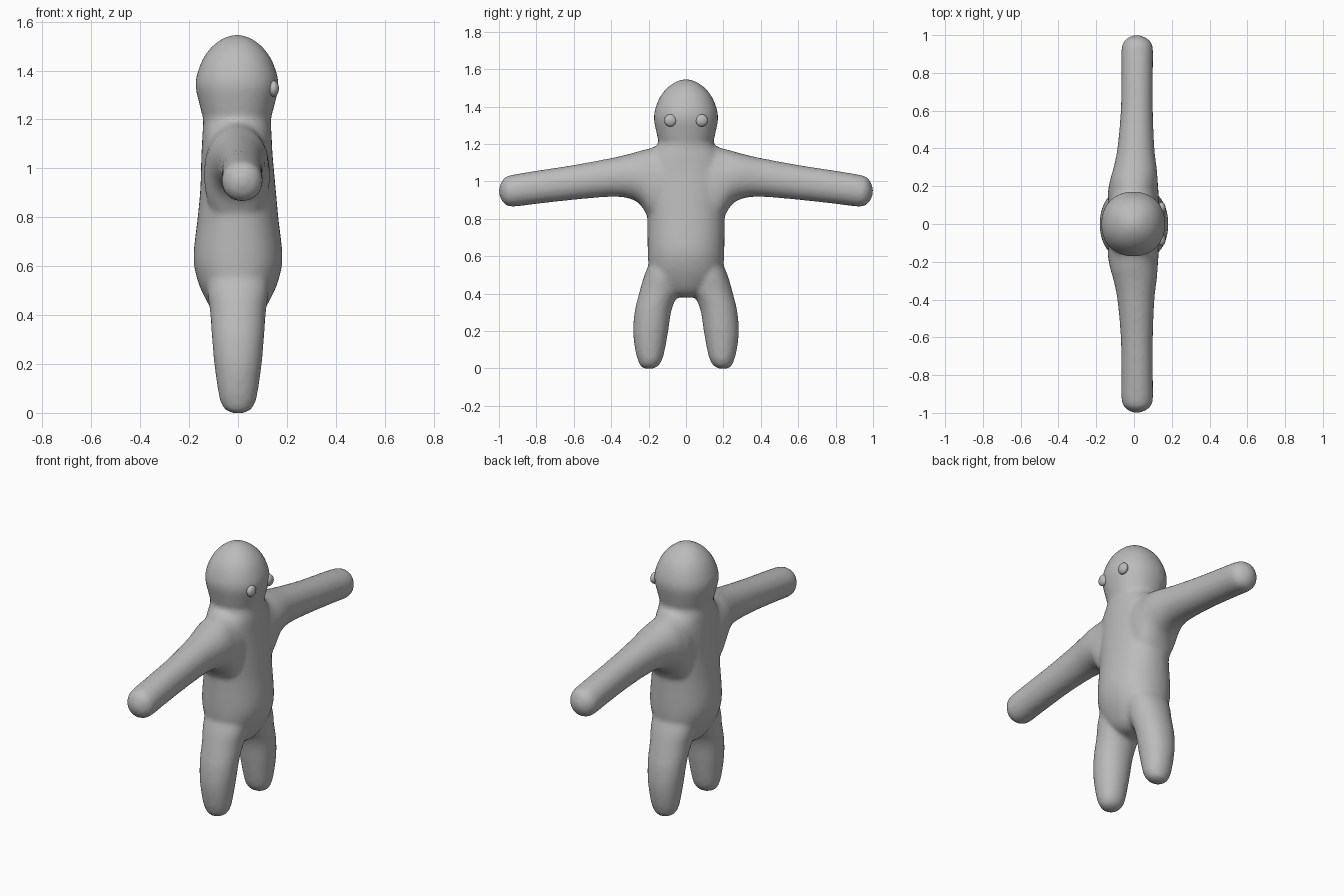
import bpy, bmesh, math
from mathutils import Vector

if "Cube" in bpy.data.objects:
    bpy.data.objects.remove(bpy.data.objects["Cube"])

grey = bpy.data.materials.new("plain grey")
grey.diffuse_color = (0.5, 0.5, 0.5, 1)
grey.use_nodes = True
grey.node_tree.nodes["Principled BSDF"].inputs["Base Color"].default_value = grey.diffuse_color


def spline(rows, steps=5):
    """Catmull-Rom interpolation through rows of numbers."""
    out = []
    for i in range(len(rows) - 1):
        a, b = rows[max(i - 1, 0)], rows[i]
        c, d = rows[i + 1], rows[min(i + 2, len(rows) - 1)]
        for s in range(steps):
            t = s / steps
            out.append([0.5 * (2 * q + (r - p) * t + (2 * p - 5 * q + 4 * r - u) * t * t
                               + (3 * q - p - 3 * r + u) * t ** 3)
                        for p, q, r, u in zip(a, b, c, d)])
    return out + [list(rows[-1])]


def loft(bm, rows, place, power=2.0, n=40):
    """Closed tube of oval rings: each row is position, a min, a max, b min, b max."""
    rings = []
    for t, a0, a1, b0, b1 in spline(rows):
        ring = []
        for k in range(n):
            ang = 2 * math.pi * k / n
            c, s = math.cos(ang), math.sin(ang)
            c = math.copysign(abs(c) ** (2 / power), c)
            s = math.copysign(abs(s) ** (2 / power), s)
            ring.append(bm.verts.new(place(t, (a0 + a1) / 2 + c * (a1 - a0) / 2,
                                           (b0 + b1) / 2 + s * (b1 - b0) / 2)))
        rings.append(ring)
    for lo, hi in zip(rings, rings[1:]):
        for k in range(n):
            j = (k + 1) % n
            bm.faces.new((lo[k], lo[j], hi[j], hi[k]))
    bm.faces.new(rings[0][::-1])
    bm.faces.new(rings[-1])


# Profiles: torso and head by z (x range, y half width)
trunk = [(0.38, 0.03, 0.03), (0.39, 0.07, 0.07), (0.42, 0.105, 0.13), (0.48, 0.14, 0.18),
         (0.55, 0.168, 0.2), (0.64, 0.182, 0.205), (0.8, 0.165, 0.207), (0.92, 0.154, 0.215),
         (1.05, 0.146, 0.22), (1.13, 0.142, 0.2), (1.2, 0.139, 0.15), (1.25, 0.151, 0.156),
         (1.345, 0.17, 0.172), (1.43, 0.148, 0.15), (1.49, 0.11, 0.111),
         (1.53, 0.06, 0.06), (1.547, 0.012, 0.012)]
trunk = [(z, -x - 0.004 * (z > 1), x - 0.004 * (z > 1), -y, y) for z, x, y in trunk]

# Arm by y: x range, z range
arm = [(0.0, -0.12, 0.12, 0.86, 1.17), (0.14, -0.138, 0.13, 0.76, 1.19),
       (0.19, -0.135, 0.128, 0.79, 1.178), (0.24, -0.125, 0.125, 0.87, 1.165),
       (0.3, -0.108, 0.12, 0.908, 1.148),
       (0.4, -0.088, 0.108, 0.918, 1.125), (0.6, -0.07, 0.1, 0.902, 1.088),
       (0.8, -0.067, 0.1, 0.88, 1.057), (0.93, -0.066, 0.1, 0.865, 1.035),
       (0.97, -0.05, 0.084, 0.88, 1.02), (0.99, -0.025, 0.055, 0.907, 0.99),
       (1.002, 0.01, 0.02, 0.945, 0.955)]

# Leg by z: x range, y range
leg = [(-0.002, -0.015, 0.015, 0.185, 0.215), (0.008, -0.045, 0.045, 0.155, 0.24),
       (0.04, -0.07, 0.07, 0.13, 0.256), (0.1, -0.083, 0.083, 0.113, 0.272),
       (0.2, -0.097, 0.097, 0.095, 0.283), (0.3, -0.106, 0.106, 0.08, 0.275),
       (0.36, -0.11, 0.11, 0.06, 0.262), (0.42, -0.115, 0.115, 0.03, 0.246),
       (0.5, -0.125, 0.125, 0.02, 0.222), (0.6, -0.12, 0.12, 0.02, 0.18)]

# Whole body, fused into one soft skin
bm = bmesh.new()
loft(bm, trunk, lambda t, a, b: Vector((a, b, t)), 2.15)
for side in (1, -1):
    loft(bm, arm, lambda t, a, b: Vector((a, side * t, b)), 2.1)
    loft(bm, leg, lambda t, a, b: Vector((a, side * b, t)), 2.1)
bmesh.ops.recalc_face_normals(bm, faces=bm.faces)
mesh = bpy.data.meshes.new("body")
bm.to_mesh(mesh)
bm.free()
body = bpy.data.objects.new("body", mesh)
bpy.context.collection.objects.link(body)
mesh.materials.append(grey)
remesh = body.modifiers.new("fuse", 'REMESH')
remesh.mode = 'VOXEL'
remesh.voxel_size = 0.012
remesh.use_smooth_shade = True
soften = body.modifiers.new("soften", 'SMOOTH')
soften.factor = 0.5
soften.iterations = 8

# Eyes
for name, side in (("left_eye", 1), ("right_eye", -1)):
    bpy.ops.mesh.primitive_uv_sphere_add(segments=24, ring_count=16, radius=0.033,
                                         location=(0.146, side * 0.083, 1.326))
    eye = bpy.context.object
    eye.name = name
    eye.scale.x = 0.65
    eye.data.materials.append(grey)
    bpy.ops.object.shade_smooth()
